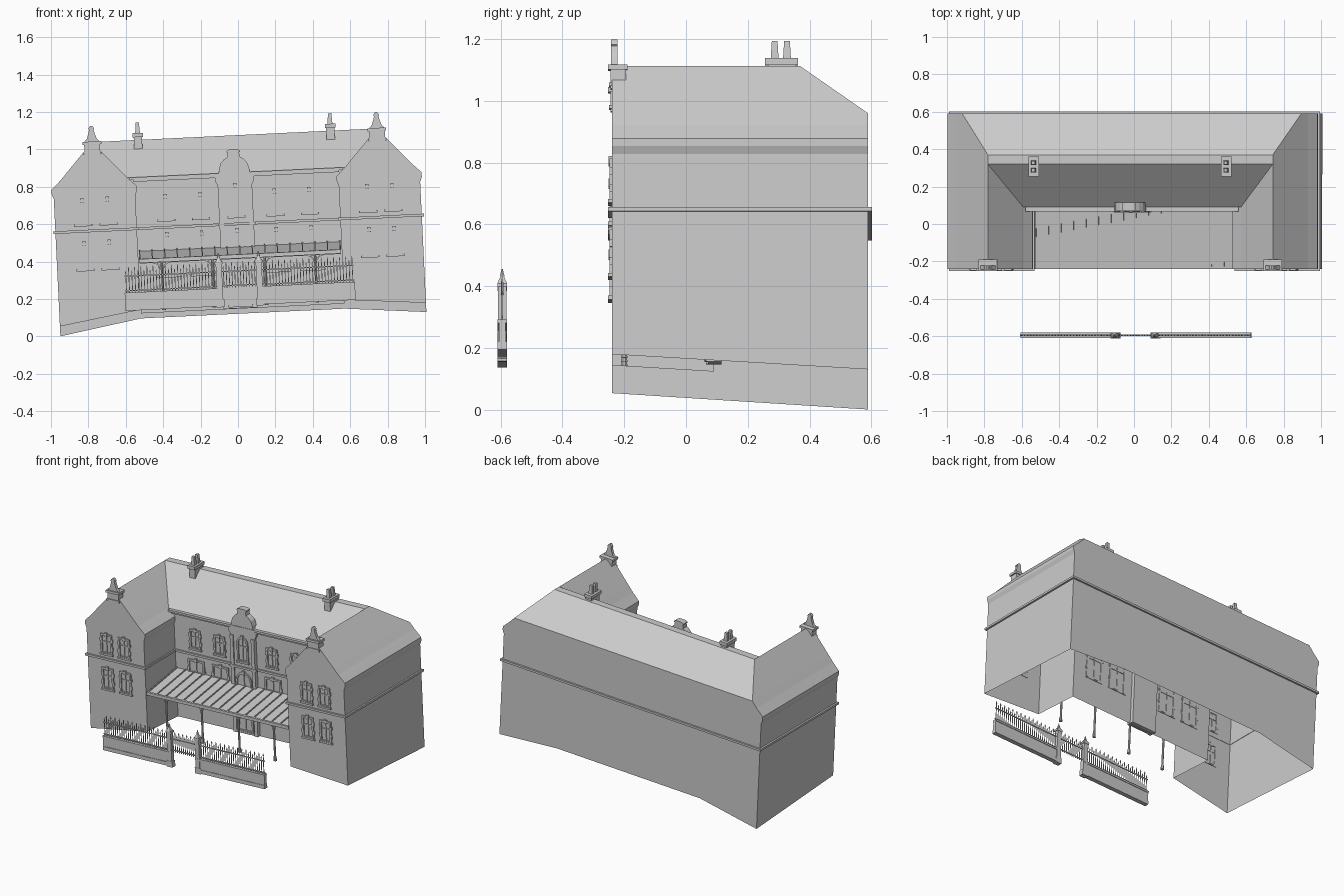
import bpy, bmesh
from math import sin, cos, pi, atan
from mathutils import Matrix, Vector

if "Cube" in bpy.data.objects:
    bpy.data.objects.remove(bpy.data.objects["Cube"])

# Whole model leans slightly about the y axis
LEAN = Matrix.Rotation(-atan(0.048), 4, 'Y') @ Matrix.Translation((0.032, 0, 0))
C = 0.7625          # wing centre line
MID = -0.01         # centre of entrance bay and fence


def finish(name, bm, recalc=True):
    if recalc:
        bmesh.ops.recalc_face_normals(bm, faces=bm.faces)
    me = bpy.data.meshes.new(name)
    bm.to_mesh(me)
    bm.free()
    ob = bpy.data.objects.new(name, me)
    ob.matrix_world = LEAN
    bpy.context.collection.objects.link(ob)
    return ob


def face(bm, pts):
    return bm.faces.new([bm.verts.new(p) for p in pts])


def box(bm, x0, x1, y0, y1, z0, z1):
    m = Matrix.Translation(((x0 + x1) / 2, (y0 + y1) / 2, (z0 + z1) / 2))
    m = m @ Matrix.Diagonal((x1 - x0, y1 - y0, z1 - z0, 1))
    bmesh.ops.create_cube(bm, size=1, matrix=m)


def prism(bm, pts, y0, y1):
    f = face(bm, [(x, y0, z) for x, z in pts])
    r = bmesh.ops.extrude_face_region(bm, geom=[f], use_keep_orig=True)
    for v in r['geom']:
        if isinstance(v, bmesh.types.BMVert):
            v.co.y = y1


def cone(bm, x, y, z0, z1, r0, r1, n=8):
    bmesh.ops.create_cone(bm, cap_ends=True, segments=n, radius1=r0, radius2=r1, depth=z1 - z0,
                          matrix=Matrix.Translation((x, y, (z0 + z1) / 2)) @ Matrix.Rotation(pi / n, 4, 'Z'))


def ring(bm, outer, inner, y0, y1, closed=True):
    n = len(outer)
    o0, o1 = [[bm.verts.new((x, y, z)) for x, z in outer] for y in (y0, y1)]
    i0, i1 = [[bm.verts.new((x, y, z)) for x, z in inner] for y in (y0, y1)]
    for k in range(n if closed else n - 1):
        j = (k + 1) % n
        for a, b in ((o0, i0), (o1, o0), (i0, i1), (i1, o1)):
            bm.faces.new((a[k], a[j], b[j], b[k]))


def outline(x, z0, z1, hw, arch):
    pts = [(x - hw, z0), (x + hw, z0)]
    if not arch:
        return pts + [(x + hw, z1), (x - hw, z1)]
    return pts + [(x + hw * cos(pi * k / 10), z1 - hw + hw * sin(pi * k / 10)) for k in range(11)]


def window(bm, x, y, z0, z1, hw, arch=False):
    t = 0.012
    ring(bm, outline(x, z0, z1, hw, arch), outline(x, z0 + t, z1 - t, hw - t, arch), y - 0.008, y + 0.004)
    box(bm, x - 0.003, x + 0.003, y - 0.005, y + 0.003, z0, z1 - t)
    zt = z0 + 0.62 * (z1 - z0)
    box(bm, x - hw + t, x + hw - t, y - 0.005, y + 0.003, zt - 0.003, zt + 0.003)
    box(bm, x - hw - 0.006, x + hw + 0.006, y - 0.012, y + 0.003, z0 - 0.008, z0 + 0.004)
    box(bm, x - 0.009, x + 0.009, y - 0.011, y + 0.003, z1 - 0.016, z1 + 0.01)
    if not arch:      # jamb blocks
        for s in (-1, 1):
            for f in (0.3, 0.7):
                zc = z0 + f * (z1 - z0)
                box(bm, x + s * hw - 0.006, x + s * hw + 0.006, y - 0.007, y + 0.003, zc - 0.012, zc + 0.012)


# Building shell: two gabled wings and the main range, open underneath
HALF = [(0.218, None), (0.218, 0.78), (0.228, 0.806), (0.228, 0.83), (0.2, 0.857),
        (0.18, 0.876), (0.145, 0.915), (0, 1.075)]
bm = bmesh.new()
sides = {}
for s in (-1, 1):
    of, ob_, inf, inb = [], [], [], []
    for d, z in HALF:
        zz = z or 0
        yo = 0.59 - max(0, zz - 0.915) * 0.22 / 0.16
        yi = 0.09 + max(0, zz - 0.876) * 0.23 / 0.199
        of.append((s * (C + d), -0.24, z or 0.115 + 0.016 * s))
        ob_.append((s * (C + d), yo, z or 0.064 + 0.018 * s))
        inf.append((s * (C - d), -0.24, z or 0.168))
        inb.append((s * (C - d), yi, z or 0.148))
    for a, b in ((of, ob_), (inf, inb)):
        for k in range(7):
            face(bm, (a[k], a[k + 1], b[k + 1], b[k]))
    face(bm, of + inf[-2::-1])
    sides[s] = (ob_, inb)
(lo, li), (ro, ri) = sides[-1], sides[1]
face(bm, li[:6] + ri[5::-1])                    # main front wall
face(bm, li[5:] + ri[:4:-1])                    # front roof slope
face(bm, (li[7], ri[7], ro[7], lo[7]))          # flat ridge
face(bm, (lo[6], lo[7], ro[7], ro[6]))          # back roof slope
face(bm, lo[:7] + ro[6::-1] + [(0.545, 0.59, 0.121), (-0.545, 0.59, 0.121)])
bmesh.ops.remove_doubles(bm, verts=bm.verts, dist=0.0005)
finish("building_shell", bm)

# String course round the building and eaves gutter
bm = bmesh.new()
z0, z1 = 0.594, 0.608
for s in (-1, 1):
    for a, b, y0, y1 in ((0.535, 0.992, -0.252, -0.238), (0.978, 0.992, -0.252, 0.602), (0.535, 0.547, -0.24, 0.09)):
        box(bm, min(s * a, s * b), max(s * a, s * b), y0, y1, z0, z1)
box(bm, -0.992, 0.992, 0.588, 0.602, z0, z1)
box(bm, -0.54, 0.54, 0.08, 0.092, z0, z1)
finish("string_course", bm)
bm = bmesh.new()
box(bm, -0.55, 0.55, 0.075, 0.095, 0.852, 0.862)
box(bm, -0.57, 0.57, 0.068, 0.095, 0.862, 0.876)
finish("eaves_gutter", bm)

# Gable pedestals with flat tapering finials
for s, name in ((-1, "left_gable_finial"), (1, "right_gable_finial")):
    bm = bmesh.new()
    x = s * C
    box(bm, x - 0.042, x + 0.042, -0.245, -0.195, 1.0, 1.062)
    box(bm, x - 0.05, x + 0.05, -0.252, -0.19, 1.062, 1.078)
    box(bm, x - 0.048, x + 0.048, -0.25, -0.2, 1.008, 1.02)
    prof = [(0.04, 1.078), (0.026, 1.095), (0.017, 1.12), (0.012, 1.14), (0.016, 1.145), (0.012, 1.155), (0.004, 1.162)]
    prism(bm, [(x + a, z) for a, z in prof] + [(x - a, z) for a, z in reversed(prof)], -0.242, -0.222)
    finish(name, bm)

# Entrance bay with shaped gable
bm = bmesh.new()
prof = [(0.092, 0.15), (0.092, 0.81), (0.105, 0.835), (0.105, 0.85), (0.085, 0.865), (0.08, 0.9), (0.07, 0.93),
        (0.05, 0.95), (0.034, 0.96), (0.03, 0.985), (0.036, 0.985), (0.036, 0.993), (0.022, 1.0)]
prism(bm, [(MID + a, z) for a, z in prof] + [(MID - a, z) for a, z in reversed(prof)], 0.072, 0.115)
box(bm, MID - 0.1, MID + 0.1, 0.062, 0.08, z0, z1)
for s in (-1, 1):     # pilasters
    box(bm, MID + s * 0.08 - 0.012, MID + s * 0.08 + 0.012, 0.064, 0.08, 0.15, 0.81)
finish("entrance_bay", bm)

# Windows and door
bm = bmesh.new()
for s in (-1, 1):
    for d in (-0.0675, 0.0675):
        window(bm, s * C + d, -0.24, 0.635, 0.77, 0.043)
        window(bm, s * C + d, -0.24, 0.395, 0.54, 0.043)
    for x in (0.2, 0.385):
        window(bm, s * x, 0.09, 0.64, 0.77, 0.042)
        window(bm, s * x, 0.09, 0.34, 0.565, 0.062)
finish("windows", bm)
bm = bmesh.new()
window(bm, MID, 0.072, 0.64, 0.81, 0.042, True)
finish("bay_window", bm)
bm = bmesh.new()
window(bm, MID, 0.072, 0.165, 0.57, 0.06, True)
finish("entrance_door", bm)

# Ribbed sloping canopy
bm = bmesh.new()
box(bm, -0.54, 0.54, -0.235, 0.09, 0.474, 0.48)
for k in range(17):
    x = -0.536 + k * 0.067
    box(bm, x - 0.003, x + 0.003, -0.237, 0.09, 0.472, 0.487)
box(bm, -0.54, 0.54, -0.24, -0.228, 0.466, 0.487)
for v in bm.verts:
    v.co.z += 0.15 * (v.co.y - 0.09)
finish("canopy_roof", bm)

# Canopy posts, beam and curved brackets
bm = bmesh.new()
box(bm, -0.54, 0.54, -0.207, -0.193, 0.414, 0.428)
for x in (-0.42, -0.15, 0.13, 0.4):
    cone(bm, x, -0.2, 0.16, 0.42, 0.007, 0.007)
    cone(bm, x, -0.2, 0.16, 0.19, 0.011, 0.009)
    for s in (-1, 1):
        arc = [[(x + s * (0.05 - r * cos(k * pi / 10)), 0.37 + r * sin(k * pi / 10)) for k in range(6)]
               for r in (0.05, 0.043)]
        ring(bm, arc[0], arc[1], -0.204, -0.196, closed=False)
finish("canopy_posts", bm)

# Chimneys with two pots each
for x, name in ((-0.516, "left_chimney"), (0.514, "right_chimney")):
    bm = bmesh.new()
    box(bm, x - 0.022, x + 0.022, 0.265, 0.355, 0.98, 1.09)
    box(bm, x - 0.028, x + 0.028, 0.255, 0.362, 1.09, 1.112)
    for y in (0.287, 0.327):
        cone(bm, x, y, 1.112, 1.168, 0.018, 0.013, 4)
    finish(name, bm)

# Front boundary walls with coping and plinth
bm = bmesh.new()
for s in (-1, 1):
    a, b = sorted((MID + s * 0.1, MID + s * 0.616))
    box(bm, a, b, -0.606, -0.584, 0.165, 0.25)
    box(bm, a, b, -0.61, -0.58, 0.165, 0.19)
    box(bm, a, b, -0.61, -0.58, 0.25, 0.262)
finish("boundary_wall", bm)

# Gate piers
bm = bmesh.new()
for s in (-1, 1):
    x = MID + s * 0.107
    box(bm, x - 0.016, x + 0.016, -0.609, -0.581, 0.16, 0.4)
    box(bm, x - 0.021, x + 0.021, -0.611, -0.579, 0.16, 0.2)
    box(bm, x - 0.021, x + 0.021, -0.611, -0.579, 0.39, 0.403)
    cone(bm, x, -0.595, 0.403, 0.425, 0.022, 0.008, 4)
    cone(bm, x, -0.595, 0.425, 0.45, 0.009, 0.002, 6)
finish("gate_piers", bm)


# Railings and gate: spiked bars of alternating height
def bars(bm, xa, xb, n, zlow):
    for k in range(n):
        x = xa + (xb - xa) * (k + 0.5) / n
        top = 0.385 if k % 2 else 0.365
        box(bm, x - 0.002, x + 0.002, -0.597, -0.593, zlow, top)
        cone(bm, x, -0.595, top, top + 0.016, 0.005, 0.0005, 4)
    for z in (zlow + 0.012, 0.35):
        box(bm, xa, xb, -0.598, -0.592, z - 0.003, z + 0.003)


bm = bmesh.new()
for s in (-1, 1):
    a, b = sorted((MID + s * 0.123, MID + s * 0.614))
    bars(bm, a, b, 30, 0.26)
finish("railings", bm)
bm = bmesh.new()
bars(bm, MID - 0.091, MID + 0.091, 12, 0.262)
finish("gate", bm)
